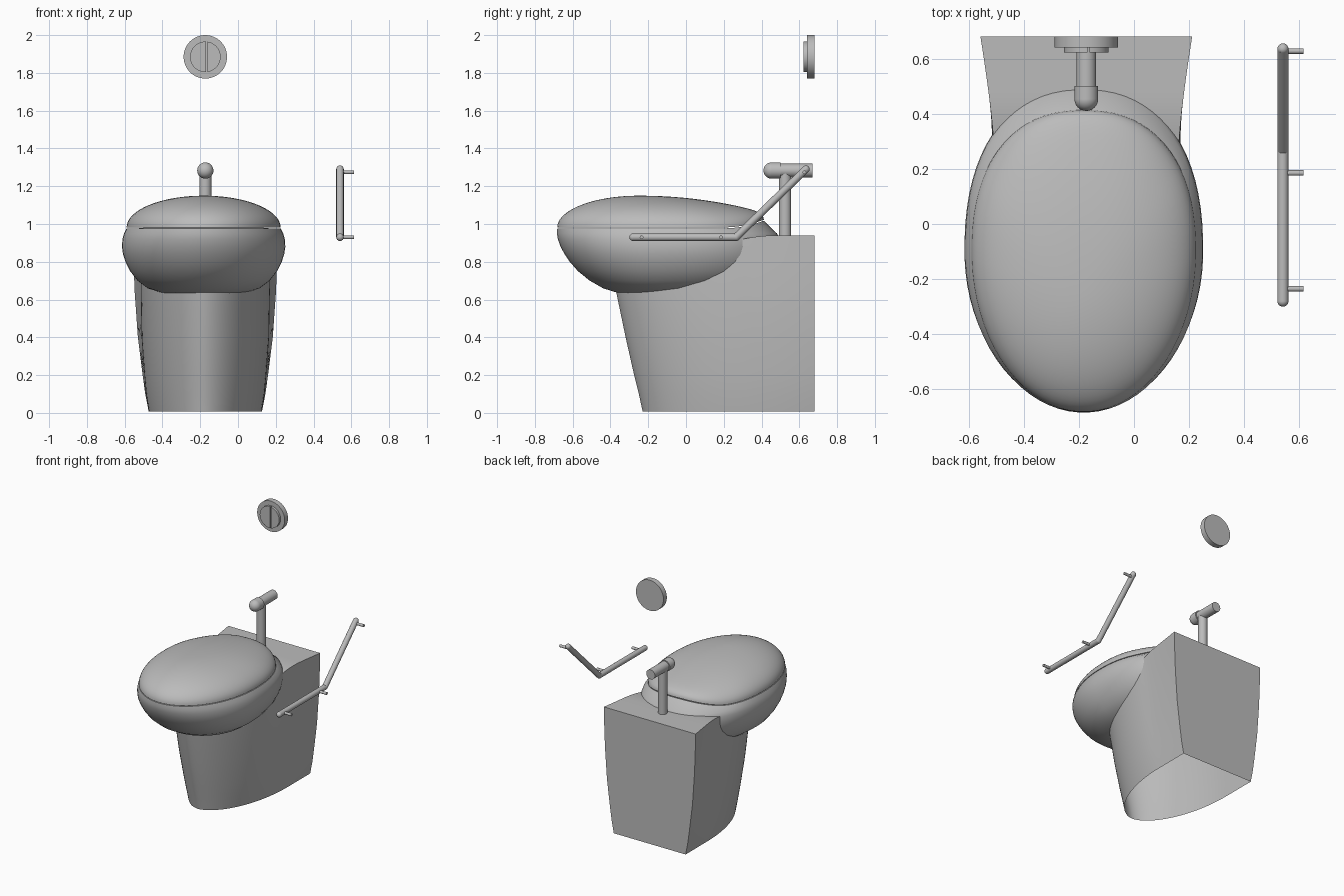
import bpy, bmesh, math
from mathutils import Vector

if "Cube" in bpy.data.objects:
    bpy.data.objects.remove(bpy.data.objects["Cube"], do_unlink=True)

CX = -0.182  # centre line of the bowl
PX = -0.173  # centre line of the pedestal, pipe and button
N = 72       # points in each oval ring

grey = bpy.data.materials.new("plain_grey")
grey.use_nodes = True
grey.diffuse_color = (0.5, 0.5, 0.5, 1)
grey.node_tree.nodes["Principled BSDF"].inputs["Base Color"].default_value = (0.5, 0.5, 0.5, 1)


def finish(name, bm, angle=35):
    bmesh.ops.recalc_face_normals(bm, faces=bm.faces)
    mesh = bpy.data.meshes.new(name)
    bm.to_mesh(mesh)
    bm.free()
    mesh.materials.append(grey)
    mesh.shade_smooth()
    mesh.set_sharp_from_angle(angle=math.radians(angle))
    obj = bpy.data.objects.new(name, mesh)
    bpy.context.collection.objects.link(obj)


def loft(name, rings, angle=35, open_bottom=False):
    """Skin mirrored rings; point i mirrors the point at the same place from the end."""
    bm = bmesh.new()
    loops = [[bm.verts.new(p) for p in ring] for ring in rings]
    n = len(rings[0])
    for a, b in zip(loops, loops[1:]):
        for i in range(n):
            j = (i + 1) % n
            bm.faces.new((a[i], a[j], b[j], b[i]))
    for cap in loops[-1:] if open_bottom else (loops[0], loops[-1]):
        for i in range(n // 2 - 1):
            bm.faces.new((cap[i], cap[i + 1], cap[n - 2 - i], cap[n - 1 - i]))
    finish(name, bm, angle)


def oval(front, back, half, mid=-0.1, back_power=2.3):
    """Egg outline: round at the front, squarer at the back."""
    pts = []
    for i in range(N):
        t = math.pi / 2 - (i + 0.5) * 2 * math.pi / N
        s, c = math.sin(t), math.cos(t)
        e = 2 / back_power if s > 0 else 1
        reach = back - mid if s > 0 else mid - front
        pts.append((half * math.copysign(abs(c) ** e, c),
                    mid + reach * math.copysign(abs(s) ** e, s)))
    return pts


def rise(y):
    """The seam climbs over the back of the bowl."""
    return 0.04 * min(1, max(0, (y - 0.2) / 0.21)) ** 2


def cylinder(name, a, b, radius, segments=32, cut=None):
    """Cylinder from a to b, optionally keeping only one side of an x position."""
    a, b = Vector(a), Vector(b)
    bm = bmesh.new()
    bmesh.ops.create_cone(bm, cap_ends=True, segments=segments, radius1=radius,
                          radius2=radius, depth=(b - a).length)
    turn = (b - a).to_track_quat('Z', 'Y').to_matrix().to_4x4()
    turn.translation = (a + b) / 2
    bm.transform(turn)
    if cut:
        x, side = cut
        bmesh.ops.bisect_plane(bm, geom=bm.verts[:] + bm.edges[:] + bm.faces[:],
                               plane_co=(x, 0, 0), plane_no=(side, 0, 0), clear_inner=True)
        bmesh.ops.holes_fill(bm, edges=[e for e in bm.edges if e.is_boundary])
    finish(name, bm)


def ball(name, centre, radius):
    bm = bmesh.new()
    bmesh.ops.create_uvsphere(bm, u_segments=24, v_segments=16, radius=radius)
    bmesh.ops.translate(bm, verts=bm.verts, vec=centre)
    finish(name, bm)


# Bowl: height, front, back, half width
bowl = [[(CX + x, y, z) for x, y in oval(front, back, half)]
        for z, front, back, half in (
            (0.625, -0.27, 0.10, 0.13), (0.635, -0.36, 0.22, 0.22),
            (0.660, -0.44, 0.32, 0.297), (0.70, -0.51, 0.40, 0.350),
            (0.75, -0.572, 0.455, 0.389), (0.80, -0.616, 0.482, 0.414),
            (0.84, -0.643, 0.493, 0.427), (0.88, -0.665, 0.497, 0.433),
            (0.92, -0.679, 0.497, 0.430), (0.95, -0.684, 0.482, 0.422))]
seam = oval(-0.682, 0.413, 0.408)
bowl.append([(CX + x, y, 0.977 + rise(y)) for x, y in seam])
loft("bowl", bowl)

# Lid: a dome over the seam outline, with a thin gap beneath
lid = []
for k in range(19):
    a = math.pi / 2 * k / 18 * 0.98
    s, lift = math.cos(a), 0.168 * math.sin(a)
    lid.append([(CX + x * s, -0.25 + (y + 0.25) * s, 0.982 + rise(y) * s ** 6 + lift)
                for x, y in seam])
loft("lid", lid)


# Pedestal: hollow, flat back, sides flaring towards the top, rounded front leaning outwards
def pedestal_ring(z, half, front):
    back = 0.68
    start = 0.42 - 0.13 * z / 0.94
    flare = 0.125 * z / 0.94
    side = []
    for i in range(11):
        u = 1 - i / 10
        side.append((half * (1 - flare + flare * u ** 1.3), start + (back - start) * u))
    for i in range(1, 25):
        t = math.pi / 2 * i / 24.5
        side.append((half * (1 - flare) * math.cos(t) ** 1.1, start - (start - front) * math.sin(t)))
    dip = 0.03 if z > 0.9 else 0
    return [(PX + x, y, z - dip * min(1, max(0, (0.48 - y) / 0.22)) ** 2)
            for x, y in side + [(-x, y) for x, y in reversed(side)]]


loft("pedestal", [pedestal_ring(*r) for r in (
    (0.008, 0.30, -0.23), (0.1, 0.318, -0.25), (0.2, 0.332, -0.275), (0.4, 0.357, -0.32),
    (0.64, 0.374, -0.37), (0.8, 0.38, -0.40), (0.94, 0.384, -0.42))], 40, True)

# Flush pipe with a rounded collar
cylinder("flush_pipe_upright", (PX, 0.525, 0.92), (PX, 0.525, 1.28), 0.032)
cylinder("flush_pipe_to_wall", (PX, 0.45, 1.283), (PX, 0.67, 1.283), 0.036)
cylinder("flush_pipe_collar", (PX, 0.453, 1.283), (PX, 0.5, 1.283), 0.043)
ball("flush_pipe_end", (PX, 0.453, 1.283), 0.043)

# Wall button: plate and two half buttons
cylinder("button_plate", (PX, 0.68, 1.885), (PX, 0.64, 1.885), 0.115, 48)
for part, x, keep in (("right", PX + 0.004, -1), ("left", PX + 0.012, 1)):
    cylinder("button_half_" + part, (PX, 0.645, 1.885), (PX, 0.622, 1.885), 0.081, 48, (x, keep))

# Bent grab rail with rounded ends and wall posts
RX = 0.54
path = [(RX, -0.28, 0.93), (RX, 0.265, 0.93), (RX, 0.635, 1.29)]
for part, a, b in zip(("lower", "upper"), path, path[1:]):
    cylinder("grab_rail_" + part, a, b, 0.02, 24)
for part, p in zip(("front_end", "bend", "back_end"), path):
    ball("grab_rail_" + part, p, 0.02)
for part, y, z in (("front", -0.235, 0.93), ("middle", 0.185, 0.93), ("back", 0.627, 1.274)):
    cylinder("rail_post_" + part, (RX, y, z), (0.614, y, z), 0.01, 16)
